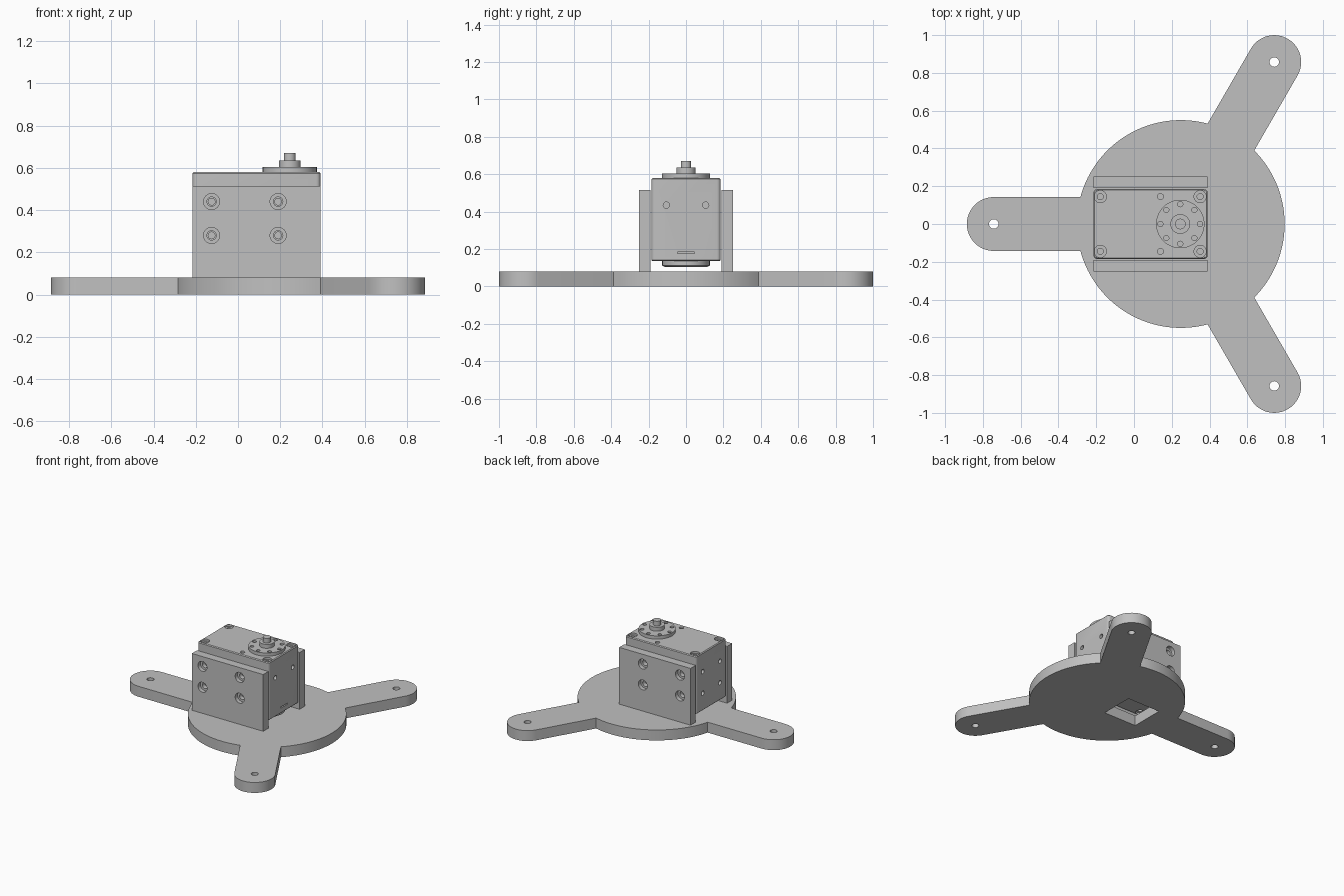
import bpy, bmesh
from math import sin, cos, asin, pi, radians
from mathutils import Matrix, Vector

if "Cube" in bpy.data.objects:
    bpy.data.objects.remove(bpy.data.objects["Cube"])

SHADE = (0.53, 0.53, 0.53, 1)
grey = bpy.data.materials.new("plain grey")
grey.use_nodes = True
grey.diffuse_color = SHADE
grey.node_tree.nodes["Principled BSDF"].inputs["Base Color"].default_value = SHADE

HUB = 0.2475          # centre of the plate
SHAFT_X = 0.245       # centre of the output axis
UP = Vector((0, 0, 1))


def finish(name, bm):
    bmesh.ops.recalc_face_normals(bm, faces=bm.faces)
    mesh = bpy.data.meshes.new(name)
    bm.to_mesh(mesh)
    bm.free()
    mesh.materials.append(grey)
    obj = bpy.data.objects.new(name, mesh)
    bpy.context.collection.objects.link(obj)
    return obj


def revolve(bm, profile, origin, axis=UP, steps=32):
    """Add a capped solid: (radius, height) rings around an axis."""
    turn = Matrix.Translation(origin) @ UP.rotation_difference(Vector(axis)).to_matrix().to_4x4()
    angles = [2 * pi * i / steps for i in range(steps)]
    rings = [[bm.verts.new(turn @ Vector((r * cos(a), r * sin(a), h))) for a in angles]
             for r, h in profile]
    for low, high in zip(rings, rings[1:]):
        for i in range(steps):
            bm.faces.new((low[i - 1], low[i], high[i], high[i - 1]))
    bm.faces.new(rings[0][::-1])
    bm.faces.new(rings[-1])


def box(bm, low, high):
    low, high = Vector(low), Vector(high)
    m = Matrix.Translation((low + high) / 2) @ Matrix.Diagonal((*(high - low), 1))
    bmesh.ops.create_cube(bm, size=1, matrix=m)


def carve(obj, bm):
    """Subtract the solids in bm from the object."""
    cutter = finish("cutter", bm)
    cutter.hide_render = True
    mod = obj.modifiers.new("holes", "BOOLEAN")
    mod.operation, mod.solver, mod.object = "DIFFERENCE", "EXACT", cutter
    bpy.context.view_layer.objects.active = obj
    bpy.ops.object.modifier_apply(modifier=mod.name)
    bpy.data.objects.remove(cutter)


# Base plate: round hub with three round-ended arms
HUB_R, ARM_R, REACH, THICK = 0.55, 0.1425, 0.99, 0.08
root = asin(ARM_R / HUB_R)
points = []
for k in range(3):
    a = radians(60 + 120 * k)
    tip = Vector((HUB + REACH * cos(a), REACH * sin(a), 0))
    for i in range(25):
        t = a - pi / 2 + pi * i / 24
        points.append(tip + ARM_R * Vector((cos(t), sin(t), 0)))
    span = 2 * pi / 3 - 2 * root
    for i in range(33):
        t = a + root + span * i / 32
        points.append(Vector((HUB + HUB_R * cos(t), HUB_R * sin(t), 0)))
bm = bmesh.new()
face = bm.faces.new([bm.verts.new(p) for p in points])
top = bmesh.ops.extrude_face_region(bm, geom=[face])["geom"]
bmesh.ops.translate(bm, vec=UP * THICK, verts=[g for g in top if isinstance(g, bmesh.types.BMVert)])
base_plate = finish("base_plate", bm)

# Arm holes and the rectangular opening under the motor
bm = bmesh.new()
for k in range(3):
    a = radians(60 + 120 * k)
    revolve(bm, [(0.025, -0.1), (0.025, 0.2)], (HUB + REACH * cos(a), REACH * sin(a), 0))
box(bm, (-0.12, -0.13, -0.1), (0.16, 0.13, 0.2))
carve(base_plate, bm)

# Side brackets with counterbored screw holes
X0, X1 = -0.215, 0.39
screw_spots = [(x, z) for x in (-0.125, 0.19) for z in (0.28, 0.44)]
brackets = []
for side, label in ((1, "back"), (-1, "front")):
    inner, outer = sorted((side * 0.19, side * 0.252))
    bm = bmesh.new()
    box(bm, (X0, inner, THICK), (X1, outer, 0.515))
    bracket = finish(label + "_bracket", bm)
    bm = bmesh.new()
    for x, z in screw_spots:
        revolve(bm, [(0.022, -0.1), (0.022, -0.03), (0.038, -0.03), (0.038, 0.05)],
                (x, side * 0.252, z), (0, side, 0))
    carve(bracket, bm)
    brackets.append(bracket)

# Motor case with rounded upright corners and softened rims
bm = bmesh.new()
box(bm, (X0, -0.185, 0.135), (X1, 0.185, 0.58))
upright = [e for e in bm.edges if abs(e.verts[0].co.z - e.verts[1].co.z) > 0.1]
bmesh.ops.bevel(bm, geom=upright, offset=0.02, segments=4, profile=0.5, affect="EDGES")
rims = [e for e in bm.edges if abs(e.verts[0].co.z - e.verts[1].co.z) < 0.01]
bmesh.ops.bevel(bm, geom=rims, offset=0.006, segments=1, affect="EDGES")
motor_case = finish("motor_case", bm)

bm = bmesh.new()
for side in (-1, 1):
    for x in (-0.178, 0.35):
        for z, d in ((0.58, 1), (0.135, -1)):
            revolve(bm, [(0.016, -0.06), (0.016, -0.015), (0.032, -0.015), (0.032, 0.05)],
                    (x, side * 0.145, z), (0, 0, d), 24)
    revolve(bm, [(0.016, -0.04), (0.016, 0.05)], (0.14, side * 0.145, 0.58), UP, 16)
    for x, z in screw_spots:
        revolve(bm, [(0.016, -0.03), (0.016, 0.03)], (x, side * 0.185, z), (0, side, 0), 16)
    for x, z in ((X1, 0.435), (X0, 0.435), (X0, 0.27)):
        revolve(bm, [(0.017, -0.03), (0.017, 0.03)], (x, side * 0.105, z), (1, 0, 0), 16)
# Narrow slot low on the end face
box(bm, (X1 - 0.02, -0.045, 0.176), (X1 + 0.02, 0.045, 0.184))
carve(motor_case, bm)

# Output horn with a ring of holes, stepped boss and shaft
bm = bmesh.new()
revolve(bm, [(0.128, 0.575), (0.128, 0.605), (0.052, 0.605), (0.052, 0.635),
             (0.028, 0.635), (0.028, 0.67)], (SHAFT_X, 0, 0), UP, 48)
output_horn = finish("output_horn", bm)
bm = bmesh.new()
for k in range(8):
    a = k * pi / 4
    revolve(bm, [(0.014, 0.585), (0.014, 0.65)],
            (SHAFT_X + 0.105 * cos(a), 0.105 * sin(a), 0), UP, 16)
carve(output_horn, bm)

# Idler disc below the case
bm = bmesh.new()
revolve(bm, [(0.115, 0.105), (0.127, 0.112), (0.127, 0.14)], (SHAFT_X, 0, 0), UP, 48)
idler_disc = finish("idler_disc", bm)

for obj in [base_plate, motor_case, output_horn, idler_disc] + brackets:
    bpy.ops.object.select_all(action="DESELECT")
    obj.select_set(True)
    bpy.context.view_layer.objects.active = obj
    bpy.ops.object.shade_smooth_by_angle(angle=radians(30))
